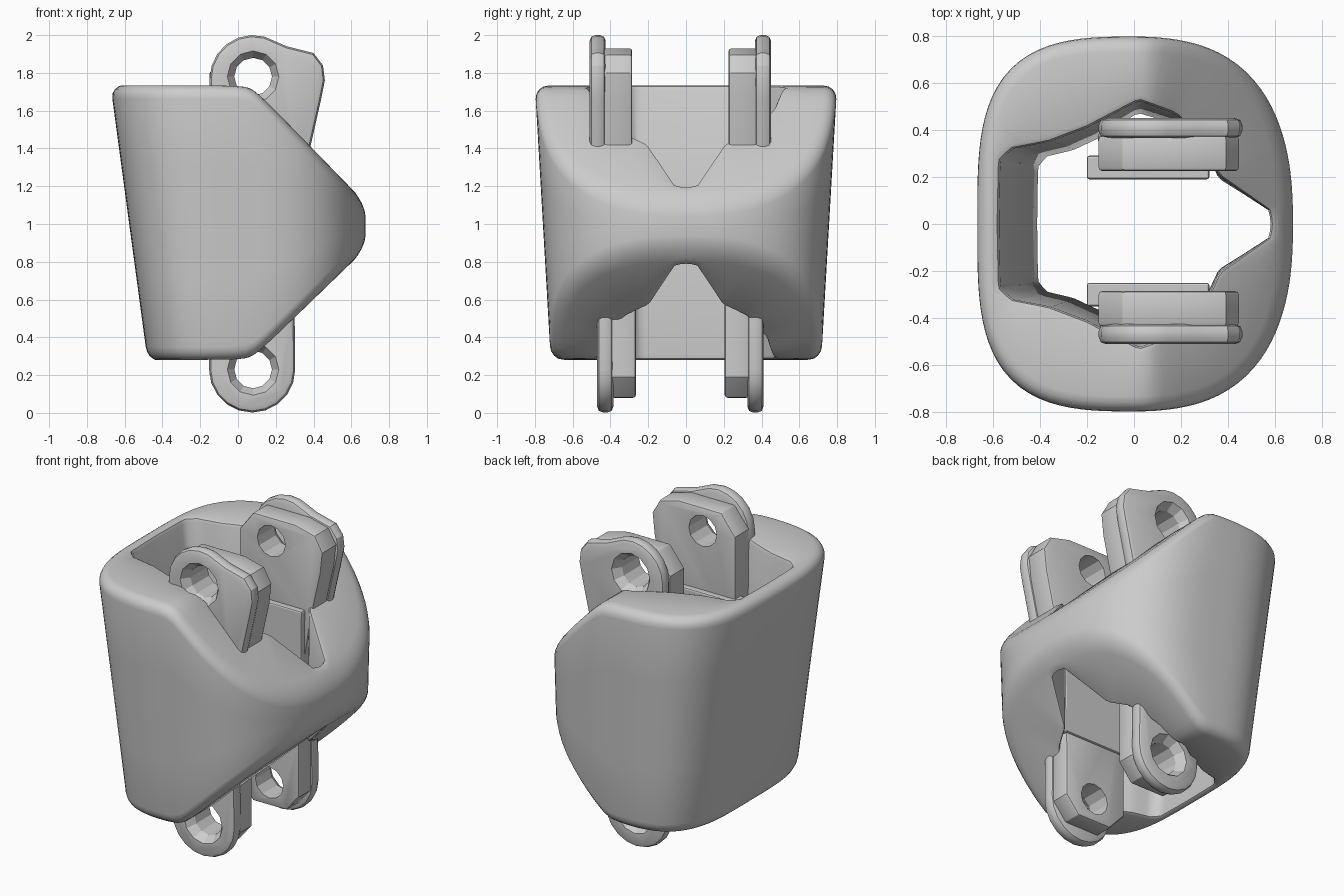
import bpy, bmesh, math
from math import sin, cos, pi, radians

if "Cube" in bpy.data.objects:
    bpy.data.objects.remove(bpy.data.objects["Cube"])


def make_object(name, verts, faces):
    me = bpy.data.meshes.new(name)
    bm = bmesh.new()
    vs = [bm.verts.new(v) for v in verts]
    for f in faces:
        bm.faces.new([vs[i] for i in f])
    bmesh.ops.recalc_face_normals(bm, faces=bm.faces)
    bm.to_mesh(me)
    bm.free()
    ob = bpy.data.objects.new(name, me)
    bpy.context.collection.objects.link(ob)
    return ob


def select(ob):
    bpy.ops.object.select_all(action='DESELECT')
    ob.select_set(True)
    bpy.context.view_layer.objects.active = ob


def smooth(ob, deg):
    select(ob)
    bpy.ops.object.shade_smooth_by_angle(angle=radians(deg))


# ---- shell: a hollow sleeve, swept round the vertical axis ----
INNER = [(.58, 0), (.575, .06), (.49, .12), (.36, .21), (.30, .35), (.18, .47), (.02, .525),
         (-.2, .41), (-.36, .35), (-.52, .32), (-.57, .27), (-.575, 0)]
INNER_A = [math.atan2(y, x) for x, y in INNER]


def inner_point(a):
    b = min(abs(a), pi)
    for i in range(len(INNER) - 1):
        if b <= INNER_A[i + 1] + 1e-6:
            t = (b - INNER_A[i]) / (INNER_A[i + 1] - INNER_A[i])
            x = INNER[i][0] + t * (INNER[i + 1][0] - INNER[i][0])
            y = INNER[i][1] + t * (INNER[i + 1][1] - INNER[i][1])
            return x, math.copysign(y, a)


def outer_point(a):
    n = 2.55 + .425 * (1 - cos(a))
    r = (abs(cos(a) / .675) ** n + abs(sin(a) / .8) ** n) ** (-1 / n)
    return r * cos(a), r * sin(a)


def ramp(x):
    d = x - .07
    return (d + math.sqrt(d * d + .0016)) / 2


def section():
    # (inset from outer edge, inset from inner edge, from top?, z inset, mix)
    pts, R, r = [], .07, .025
    for k in range(5):
        q = k / 4 * pi / 2
        pts.append(('o', R * (1 - sin(q)), 0, R * (1 - cos(q))))
    pts += [('o', 0, .25, R), ('o', 0, .5, 0), ('o', 0, .75, -R)]
    for k in range(5):
        q = k / 4 * pi / 2
        pts.append(('o', R * (1 - cos(q)), 1, -R * (1 - sin(q))))
    for k in range(3):
        q = k / 2 * pi / 2
        pts.append(('i', r * (1 - sin(q)), 1, -r * (1 - cos(q))))
    pts.append(('i', 0, .5, 0))
    for k in range(3):
        q = k / 2 * pi / 2
        pts.append(('i', r * (1 - cos(q)), 0, r * (1 - sin(q))))
    return pts


SEC, N = section(), 112
verts, faces = [], []
for i in range(N):
    a = -pi + 2 * pi * i / N
    ox, oy = outer_point(a)
    ix, iy = inner_point(a)
    wall = math.hypot(ox - ix, oy - iy)
    for side, inset, level, dz in SEC:
        t = min(inset / wall, .6 if side == 'o' else .3)
        t = t if side == 'o' else 1 - t
        x, y = ox + (ix - ox) * t, oy + (iy - oy) * t
        top, bot = 1.735 - 1.03 * ramp(x), .28 + .97 * ramp(x)
        z = bot + (top - bot) * level + dz
        h = (z - .28) / 1.455
        # back and sides lean in towards the bottom
        if x < 0:
            x *= .71 + .29 * h
        verts.append((x, y * (.895 + .105 * h), z))
M = len(SEC)
for i in range(N):
    j = (i + 1) % N
    for k in range(M):
        l = (k + 1) % M
        faces.append((i * M + k, j * M + k, j * M + l, i * M + l))
shell = make_object("shell_sleeve", verts, faces)
smooth(shell, 35)


# ---- hinge plates and lugs ----
def slab(name, outline, y0, y1, s, bevel=0.0):
    n = len(outline)
    v = [(x, -.03 + s * y, z) for y in (y0, y1) for x, z in outline]
    f = [tuple(range(n)), tuple(range(n, 2 * n))]
    f += [(i, (i + 1) % n, n + (i + 1) % n, n + i) for i in range(n)]
    ob = make_object(name, v, f)
    if bevel:
        m = ob.modifiers.new("bevel", 'BEVEL')
        m.width, m.segments = bevel, 2
        m.limit_method, m.angle_limit = 'ANGLE', radians(50)
        select(ob)
        bpy.ops.object.modifier_apply(modifier=m.name)
    return ob


def drill(ob, x, z, s, stations):
    # countersunk pin hole: list of (y, radius)
    n = 12
    v = [(x + r * cos(2 * pi * k / n), -.03 + s * y, z + r * sin(2 * pi * k / n))
         for y, r in stations for k in range(n)]
    last = (len(stations) - 1) * n
    f = [tuple(range(n)), tuple(range(last, last + n))]
    for j in range(len(stations) - 1):
        f += [(j * n + k, j * n + (k + 1) % n, (j + 1) * n + (k + 1) % n, (j + 1) * n + k)
              for k in range(n)]
    cut = make_object("hole_cutter", v, f)
    cut.hide_render = True
    m = ob.modifiers.new("hole", 'BOOLEAN')
    m.operation, m.object, m.solver = 'DIFFERENCE', cut, 'EXACT'
    select(ob)
    bpy.ops.object.modifier_apply(modifier=m.name)
    bpy.data.objects.remove(cut)


def arc(cx, cz, r, a0, a1, n):
    return [(cx + r * cos(radians(a0 + (a1 - a0) * k / n)),
             cz + r * sin(radians(a0 + (a1 - a0) * k / n))) for k in range(n + 1)]


upper_rim = ([(-.15, 1.2)] + arc(.08, 1.77, .23, 180, 75, 6)
             + [(.26, 1.94), (.40, 1.905), (.45, 1.84), (.46, 1.76), (.44, 1.66), (.37, 1.35), (.33, 1.2)])
upper_core = [(-.15, 1.1), (-.15, 1.8), (-.05, 1.93), (.25, 1.93), (.39, 1.895),
              (.445, 1.8), (.43, 1.66), (.36, 1.35), (.32, 1.1)]
lower_rim = [(-.15, .8)] + arc(.075, .23, .228, 180, 360, 10) + [(.30, .5), (.32, .8)]
lower_core = [(-.15, .9), (-.15, .2), (-.04, .08), (.2, .08), (.29, .19), (.29, .5), (.31, .9)]

for s, tag in ((-1, "front"), (1, "rear")):
    for part, rim, core, cz, y0, y1 in (("upper", upper_rim, upper_core, 1.78, .255, .48),
                                        ("lower", lower_rim, lower_core, .23, .235, .44)):
        step = y1 - .085
        holes = [(y0 - .1, .10), (step + .03, .10), (y1 + .02, .15)]
        a = slab(f"{part}_{tag}_lug_rim", rim, step, y1, s, .03)
        b = slab(f"{part}_{tag}_lug_core", core, y0, step + .01, s, .015)
        for ob in (a, b):
            drill(ob, .08, cz, s, holes)
            smooth(ob, 25)
    # web joining the upper and lower lugs inside the sleeve
    slab(f"{tag}_web", [(-.2, .6), (.31, .6), (.32, 1.4), (-.2, 1.4)], .22, .32, s, .01)
